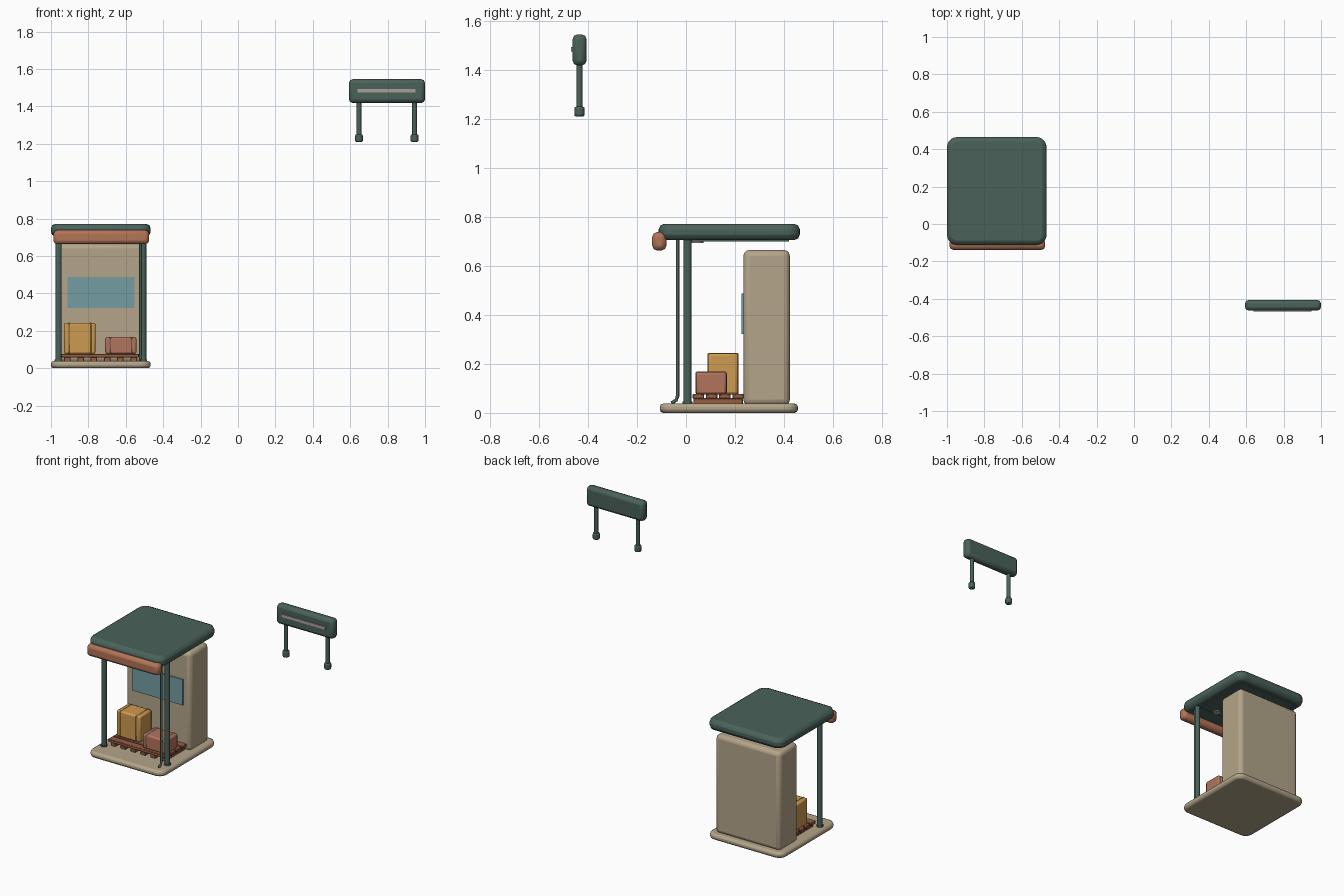
import bpy, math
from mathutils import Vector

if "Cube" in bpy.data.objects:
    bpy.data.objects.remove(bpy.data.objects["Cube"], do_unlink=True)


def material(name, rgb):
    """Flat material from 0-255 display values."""
    lin = [((c / 255 + 0.055) / 1.055) ** 2.4 for c in rgb] + [1]
    m = bpy.data.materials.new(name)
    m.use_nodes = True
    m.diffuse_color = lin
    bsdf = m.node_tree.nodes["Principled BSDF"]
    bsdf.inputs["Base Color"].default_value = lin
    bsdf.inputs["Roughness"].default_value = 0.8
    return m


GREEN = material("dark green", (74, 98, 90))
BEIGE = material("warm beige", (180, 165, 138))
RUST = material("rust orange", (178, 115, 86))
WOOD = material("pallet brown", (150, 94, 68))
OCHRE = material("ochre cardboard", (206, 155, 80))
CLAY = material("clay cardboard", (178, 116, 92))
GLASS = material("dusty blue", (116, 157, 164))
PALE = material("pale grey", (168, 160, 154))


def finish(ob, name, mat, bevel=0, segments=2):
    ob.name = name
    ob.data.materials.append(mat)
    if bevel:
        mod = ob.modifiers.new("rounded edges", "BEVEL")
        mod.width, mod.segments = bevel, segments
        mod.limit_method = "ANGLE"
    bpy.ops.object.shade_smooth_by_angle(angle=math.radians(40))
    return ob


def box(name, x, y, z, mat, bevel=0, segments=2):
    """Box spanning the given (min, max) ranges."""
    centre = [(a + b) / 2 for a, b in (x, y, z)]
    bpy.ops.mesh.primitive_cube_add(size=1, location=centre)
    ob = bpy.context.object
    ob.scale = [b - a for a, b in (x, y, z)]
    bpy.ops.object.transform_apply(location=False, rotation=False, scale=True)
    return finish(ob, name, mat, bevel, segments)


def rod(name, x, y, z, radius, mat, bevel=0, sides=16):
    """Upright cylinder spanning the z range."""
    bpy.ops.mesh.primitive_cylinder_add(
        vertices=sides, radius=radius, depth=z[1] - z[0],
        location=(x, y, (z[0] + z[1]) / 2))
    return finish(bpy.context.object, name, mat, bevel)


def slab(name, x, y, z, corner, edge, mat):
    """Plate with rounded plan corners and softened rims."""
    ob = box(name, x, y, z, mat)
    weights = ob.data.attributes.new("bevel_weight_edge", "FLOAT", "EDGE")
    for e in ob.data.edges:
        a, b = (ob.data.vertices[i].co for i in e.vertices)
        weights.data[e.index].value = float(abs(a.z - b.z) > abs(a.x - b.x) + abs(a.y - b.y))
    corners = ob.modifiers.new("plan corners", "BEVEL")
    corners.limit_method, corners.width, corners.segments = "WEIGHT", corner, 5
    rim = ob.modifiers.new("rims", "BEVEL")
    rim.limit_method, rim.width, rim.segments = "ANGLE", edge, 2
    rim.angle_limit = math.radians(50)
    return ob


# Kiosk shell
MID = -0.733
slab("floor_slab", (-1, -0.467), (-0.107, 0.457), (0, 0.038), 0.05, 0.014, BEIGE)
slab("roof", (-1, -0.467), (-0.112, 0.465), (0.705, 0.772), 0.055, 0.024, GREEN)
box("ceiling_panel", (-0.95, -0.517), (0.02, 0.42), (0.699, 0.71), GREEN)
box("front_fascia", (-0.987, -0.475), (-0.138, -0.08), (0.663, 0.738), RUST, 0.02)
box("back_cabinet", (-0.965, -0.503), (0.234, 0.424), (0.03, 0.665), BEIGE, 0.025, 3)
box("window_panel", (-0.912, -0.553), (0.226, 0.236), (0.322, 0.487), GLASS)

# Roof posts, collars and ceiling lamps
for side, label in ((-1, "right"), (1, "left")):
    x = MID + side * 0.226
    rod(f"{label}_roof_post", x, 0.006, (0.03, 0.71), 0.0165, GREEN)
    rod(f"{label}_post_collar", x, 0.006, (0.035, 0.046), 0.021, GREEN)
    rod(f"{label}_ceiling_lamp", MID + side * 0.1, 0.045, (0.693, 0.701), 0.026, PALE)

# Downspout beside the left post
curve = bpy.data.curves.new("downspout", "CURVE")
curve.dimensions = "3D"
curve.bevel_depth, curve.bevel_resolution, curve.use_fill_caps = 0.007, 2, True
path = [(-0.034, 0.71), (-0.034, 0.07), (-0.04, 0.052), (-0.06, 0.04)]
spline = curve.splines.new("POLY")
spline.points.add(len(path) - 1)
for point, (y, z) in zip(spline.points, path):
    point.co = (-0.522, y, z, 1)
pipe = bpy.data.objects.new("downspout", curve)
curve.materials.append(GREEN)
bpy.context.collection.objects.link(pipe)

# Pallet: slats across, runners below
for i in range(4):
    y = 0.027 + i * 0.054
    box(f"pallet_slat_{i + 1}", (-0.945, -0.53), (y, y + 0.047), (0.058, 0.077), WOOD, 0.003, 1)
for i in range(6):
    x = -0.93 + i * 0.071
    box(f"pallet_runner_{i + 1}", (x, x + 0.035), (0.03, 0.232), (0.036, 0.06), WOOD, 0.003, 1)


def parcel(name, x, y, z, mat):
    """Carton with two thin straps wrapped around it."""
    box(name, x, y, z, mat, 0.01)
    grow = 0.0015
    for i, sx in enumerate((x[0] + 0.026, x[1] - 0.026)):
        box(f"{name}_strap_{i + 1}", (sx - 0.005, sx + 0.005),
            (y[0] - grow, y[1] + grow), (z[0], z[1] + grow),
            PALE if mat is CLAY else mat, 0.008)


parcel("tall_parcel", (-0.93, -0.762), (0.089, 0.213), (0.076, 0.243), OCHRE)
parcel("low_parcel", (-0.71, -0.543), (0.041, 0.165), (0.076, 0.167), CLAY)

# Separate raised sign
box("sign_board", (0.593, 1), (-0.463, -0.406), (1.418, 1.545), GREEN, 0.02)
box("sign_stripe", (0.64, 0.95), (-0.469, -0.461), (1.475, 1.494), PALE)
for x, label in ((0.647, "right"), (0.944, "left")):
    rod(f"{label}_sign_post", x, -0.435, (1.22, 1.43), 0.0125, GREEN)
    rod(f"{label}_sign_foot", x, -0.435, (1.21, 1.25), 0.021, GREEN, 0.007)
